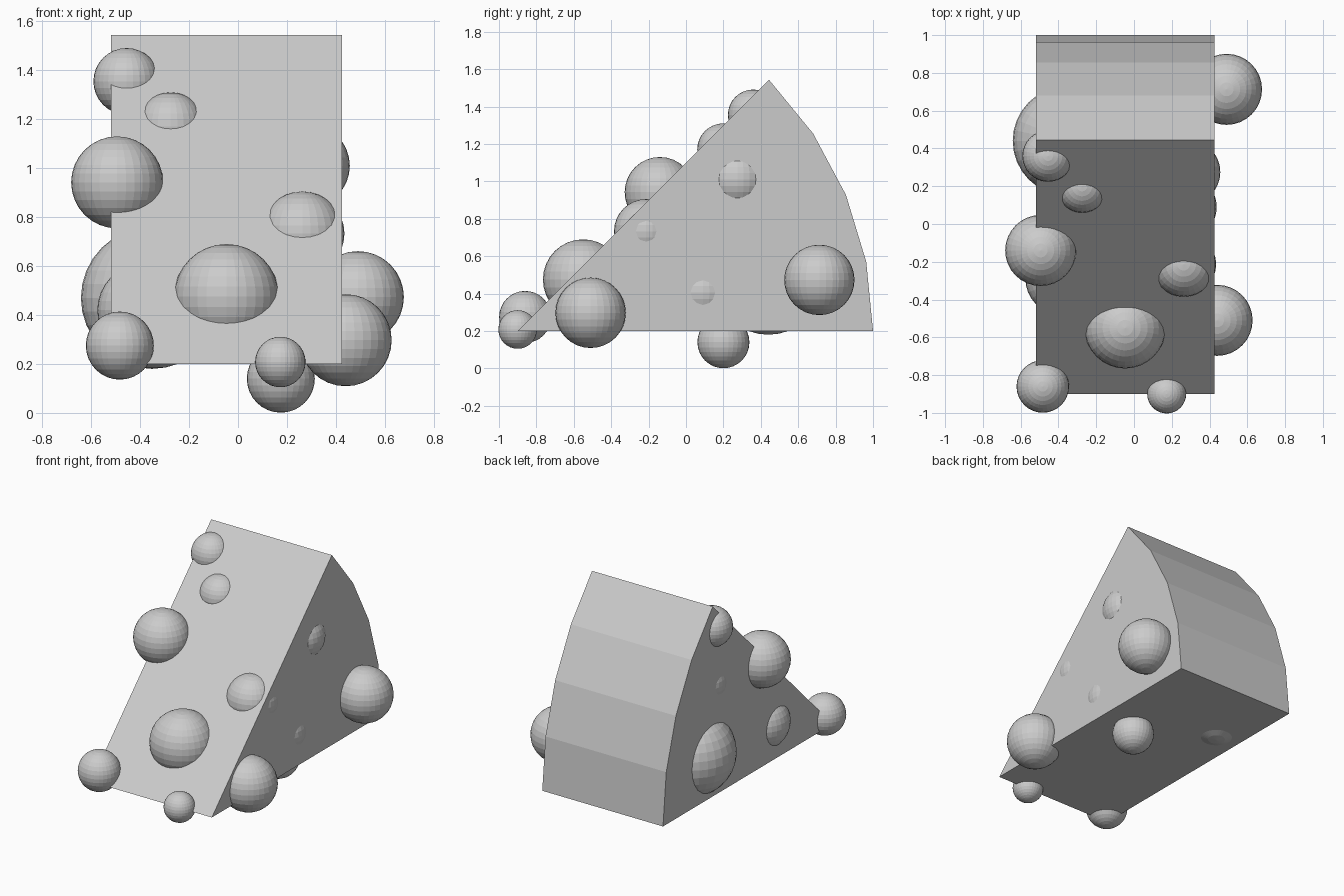
import bpy, bmesh
from math import sin, cos, radians
from mathutils import Matrix

old = bpy.data.objects.get("Cube")
if old:
    bpy.data.objects.remove(old, do_unlink=True)

grey = bpy.data.materials.new("plain_grey")
grey.use_nodes = True
colour = (0.6, 0.6, 0.6, 1)
grey.diffuse_color = colour
grey.node_tree.nodes["Principled BSDF"].inputs["Base Color"].default_value = colour


def add_object(name, bm):
    mesh = bpy.data.meshes.new(name)
    bmesh.ops.recalc_face_normals(bm, faces=bm.faces)
    bm.to_mesh(mesh)
    bm.free()
    mesh.materials.append(grey)
    obj = bpy.data.objects.new(name, mesh)
    bpy.context.collection.objects.link(obj)
    return obj


# Wedge: an eighth of a cylinder, pointing forwards, with a four-sided rind
LEFT, RIGHT = 0.425, -0.52
TIP_Y, BASE_Z, RADIUS, STEPS = -0.9, 0.2, 1.9, 4
bm = bmesh.new()
profile = [(TIP_Y, BASE_Z)]
for i in range(STEPS + 1):
    a = radians(45 * i / STEPS)
    profile.append((TIP_Y + RADIUS * cos(a), BASE_Z + RADIUS * sin(a)))
side = bm.faces.new([bm.verts.new((RIGHT, y, z)) for y, z in profile])
extruded = bmesh.ops.extrude_face_region(bm, geom=[side], use_keep_orig=True)
moved = [g for g in extruded["geom"] if isinstance(g, bmesh.types.BMVert)]
bmesh.ops.translate(bm, verts=moved, vec=(LEFT - RIGHT, 0, 0))
add_object("wedge", bm)

# Balls half sunk into the wedge: x, y, z, radius
balls = {
    "slope_ball_top": (-0.455, 0.36, 1.355, 0.136),
    "slope_ball_upper": (-0.275, 0.2, 1.17, 0.14),
    "slope_ball_edge": (-0.494, -0.14, 0.942, 0.188),
    "slope_ball_middle": (0.263, -0.213, 0.733, 0.172),
    "slope_ball_large": (-0.047, -0.55, 0.475, 0.215),
    "corner_ball": (-0.483, -0.86, 0.275, 0.139),
    "tip_ball": (0.173, -0.9, 0.208, 0.103),
    "bottom_ball": (0.175, 0.2, 0.14, 0.139),
    "left_ball_front": (0.44, -0.51, 0.297, 0.188),
    "left_ball_back": (0.49, 0.713, 0.473, 0.188),
    "left_ball_upper": (0.285, 0.275, 1.01, 0.172),
    "left_ball_lower": (0.26, 0.09, 0.405, 0.178),
    "right_ball_large": (-0.352, 0.44, 0.47, 0.29),
    "right_ball_front": (-0.385, -0.29, 0.42, 0.19),
    "right_ball_small": (-0.362, 0.35, 0.95, 0.17),
}
for name, (x, y, z, r) in balls.items():
    bm = bmesh.new()
    bmesh.ops.create_uvsphere(bm, u_segments=32, v_segments=16, radius=r,
                              matrix=Matrix.Translation((x, y, z)))
    add_object(name, bm)
